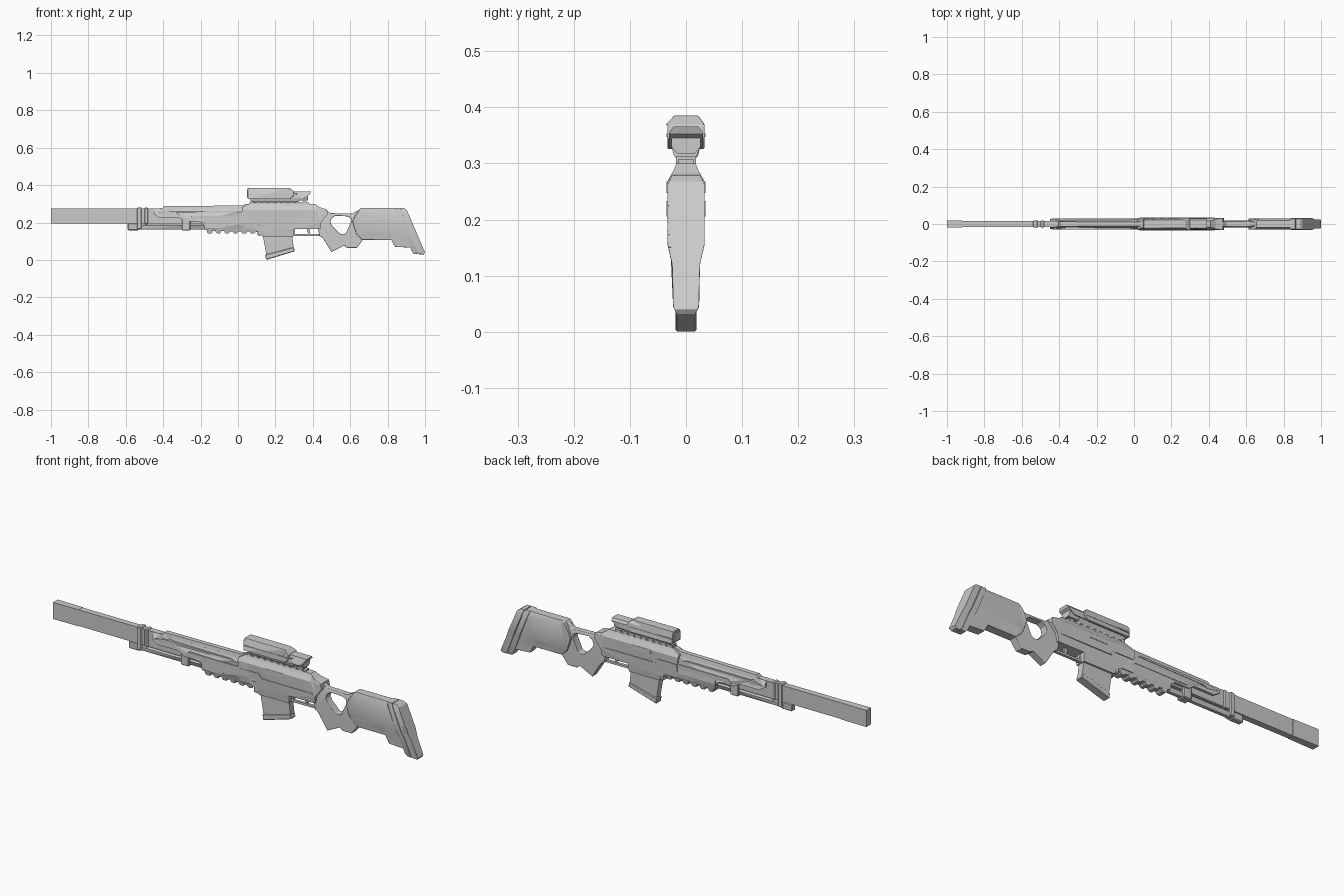
import bpy, bmesh

grey = bpy.data.materials.new("matte_grey")
grey.diffuse_color = (0.6, 0.6, 0.6, 1)


def half_width(z, widths):
    """Interpolate half thickness at height z from (z, half) pairs, high to low."""
    if z >= widths[0][0]:
        return widths[0][1]
    for (z1, w1), (z0, w0) in zip(widths, widths[1:]):
        if z >= z0:
            return w0 + (w1 - w0) * (z - z0) / (z1 - z0)
    return widths[-1][1]


def prism(name, outline, widths, hole=None, bevel=0.0, smooth=False):
    """Side outline in x/z, made thick in y by a height-dependent half width."""
    if not isinstance(widths, list):
        widths = [(0, widths)]
    bm = bmesh.new()
    for loop in [outline] + ([hole] if hole else []):
        vs = [bm.verts.new((x, -1, z)) for x, z in loop]
        for a, b in zip(vs, vs[1:] + vs[:1]):
            bm.edges.new((a, b))
    bmesh.ops.triangle_fill(bm, edges=bm.edges[:], use_beauty=True)
    ext = bmesh.ops.extrude_face_region(bm, geom=bm.faces[:])
    for v in ext["geom"]:
        if isinstance(v, bmesh.types.BMVert):
            v.co.y = 1
    for z, _ in widths:
        bmesh.ops.bisect_plane(bm, geom=bm.verts[:] + bm.edges[:] + bm.faces[:],
                               dist=1e-5, plane_co=(0, 0, z), plane_no=(0, 0, 1))
    for v in bm.verts:
        v.co.y *= half_width(v.co.z, widths)
    bmesh.ops.dissolve_limit(bm, angle_limit=0.01, verts=bm.verts[:], edges=bm.edges[:])
    bmesh.ops.recalc_face_normals(bm, faces=bm.faces[:])
    me = bpy.data.meshes.new(name)
    bm.to_mesh(me)
    bm.free()
    me.materials.append(grey)
    ob = bpy.data.objects.new(name, me)
    bpy.context.collection.objects.link(ob)
    if smooth:
        bpy.ops.object.select_all(action="DESELECT")
        ob.select_set(True)
        bpy.context.view_layer.objects.active = ob
        bpy.ops.object.shade_smooth_by_angle()
    if bevel:
        m = ob.modifiers.new("edge_bevel", "BEVEL")
        m.width, m.segments, m.limit_method = bevel, 2 if smooth else 1, "ANGLE"
    return ob


def block(name, x0, x1, z0, z1, widths, bevel=0.0):
    return prism(name, [(x0, z0), (x1, z0), (x1, z1), (x0, z1)], widths, bevel=bevel)


# Barrel and muzzle
block("barrel", -0.88, 0.05, 0.195, 0.275, 0.015)
muzzle = block("muzzle", -1.0, -0.86, 0.194, 0.276, 0.019)
for v in muzzle.data.vertices:
    if v.co.x > -0.9:
        v.co.y *= 0.85
block("barrel_collar_front", -0.54, -0.515, 0.165, 0.281, 0.02, 0.004)
block("barrel_collar_rear", -0.50, -0.48, 0.19, 0.279, 0.019, 0.004)

# Tube below the barrel
block("under_tube", -0.585, -0.17, 0.163, 0.19,
      [(0.19, 0.008), (0.183, 0.014), (0.17, 0.014), (0.163, 0.008)])
block("tube_cap", -0.59, -0.53, 0.158, 0.195, 0.014, 0.004)
block("tube_clamp", -0.30, -0.255, 0.157, 0.225, 0.022, 0.004)

# Handguard with side strips and top rail
guard_w = [(0.277, 0.012), (0.255, 0.027), (0.2, 0.027), (0.18, 0.02)]
prism("handguard", [(-0.45, 0.272), (-0.41, 0.277), (0.06, 0.277), (0.06, 0.18), (-0.18, 0.18),
                    (-0.2, 0.205), (-0.28, 0.205), (-0.31, 0.225), (-0.42, 0.225),
                    (-0.45, 0.245)], guard_w)
prism("top_rail", [(-0.41, 0.27), (-0.395, 0.287), (0.02, 0.291), (0.05, 0.30), (0.06, 0.27)],
      [(0.30, 0.009), (0.28, 0.014), (0.27, 0.016)])
prism("handguard_strip", [(-0.44, 0.25), (-0.38, 0.262), (-0.02, 0.262), (0.0, 0.255),
                          (-0.36, 0.25), (-0.38, 0.24)], 0.029)
prism("lower_strip", [(-0.27, 0.215), (0.06, 0.215), (0.06, 0.235), (-0.25, 0.235)], 0.030)

# Foregrip and its ribs
prism("foregrip", [(-0.18, 0.215), (0.12, 0.215), (0.12, 0.15), (-0.16, 0.155), (-0.18, 0.165)],
      [(0.215, 0.028), (0.19, 0.03), (0.17, 0.027), (0.15, 0.018)])
for i in range(6):
    x = -0.165 + i * 0.046
    prism(f"foregrip_rib_{i}", [(x, 0.18), (x + 0.028, 0.18), (x + 0.028, 0.148),
                                (x + 0.022, 0.142), (x + 0.006, 0.142), (x, 0.148)],
          [(0.18, 0.028), (0.142, 0.019)])

# Receiver with magazine well
prism("receiver", [(0.02, 0.28), (0.055, 0.30), (0.41, 0.30), (0.435, 0.282), (0.475, 0.27),
                   (0.48, 0.245), (0.445, 0.2), (0.44, 0.165), (0.30, 0.165), (0.295, 0.125),
                   (0.13, 0.125), (0.115, 0.15), (0.09, 0.165), (0.03, 0.165)],
      [(0.30, 0.017), (0.288, 0.022), (0.268, 0.033), (0.2, 0.033), (0.15, 0.027), (0.12, 0.024)])
block("port_cover", 0.17, 0.27, 0.247, 0.268, 0.0345)
prism("side_rib", [(0.03, 0.225), (0.13, 0.225), (0.15, 0.205), (0.43, 0.205), (0.43, 0.212),
                   (0.155, 0.212), (0.135, 0.233), (0.03, 0.233)], 0.0345)
block("magazine_catch", 0.105, 0.125, 0.13, 0.16, 0.027, 0.003)

# Magazine
prism("magazine", [(0.13, 0.15), (0.152, 0.02), (0.298, 0.06), (0.288, 0.15)], 0.016)
prism("magazine_base", [(0.145, 0.028), (0.15, 0.0), (0.304, 0.046), (0.298, 0.068)], 0.019, bevel=0.003)

# Trigger and guard
prism("trigger_guard", [(0.29, 0.17), (0.29, 0.128), (0.45, 0.128), (0.45, 0.17)], 0.007,
      hole=[(0.305, 0.165), (0.305, 0.138), (0.44, 0.138), (0.44, 0.165)])
prism("trigger", [(0.37, 0.17), (0.37, 0.15), (0.382, 0.135), (0.386, 0.15), (0.386, 0.17)], 0.005)

# Grip and neck around the thumb hole
prism("grip", [(0.42, 0.265), (0.475, 0.265), (0.495, 0.25), (0.61, 0.247), (0.655, 0.272),
               (0.67, 0.11), (0.635, 0.064), (0.585, 0.064), (0.568, 0.076), (0.50, 0.042),
               (0.455, 0.115), (0.435, 0.13), (0.42, 0.2)],
      [(0.265, 0.009), (0.235, 0.018), (0.14, 0.019), (0.064, 0.018)],
      hole=[(0.494, 0.20), (0.50, 0.222), (0.52, 0.236), (0.585, 0.233), (0.603, 0.222),
            (0.605, 0.205), (0.578, 0.145), (0.565, 0.138), (0.545, 0.14), (0.505, 0.18)],
      bevel=0.004, smooth=True)

# Stock and shoulder pad
prism("stock", [(0.612, 0.205), (0.625, 0.235), (0.655, 0.278), (0.845, 0.278), (0.94, 0.065),
                (0.84, 0.07), (0.82, 0.107), (0.665, 0.107), (0.635, 0.135), (0.622, 0.17)],
      [(0.278, 0.018), (0.27, 0.025), (0.255, 0.029), (0.155, 0.029), (0.135, 0.022), (0.06, 0.02)],
      bevel=0.003, smooth=True)
pad_w = [(0.278, 0.026), (0.262, 0.033), (0.155, 0.033), (0.12, 0.025), (0.045, 0.023), (0.03, 0.016)]
prism("pad_frame", [(0.835, 0.278), (0.862, 0.278), (0.965, 0.032), (0.94, 0.032), (0.93, 0.045)],
      pad_w, smooth=True)
prism("shoulder_pad", [(0.866, 0.278), (0.887, 0.278), (0.902, 0.268), (1.0, 0.04), (0.993, 0.03),
                       (0.969, 0.03)], pad_w, bevel=0.006, smooth=True)
prism("pad_core", [(0.85, 0.27), (0.88, 0.27), (0.98, 0.037), (0.95, 0.037)],
      [(z, w - 0.004) for z, w in pad_w])

# Scope mount with rail teeth
block("scope_rail", 0.06, 0.38, 0.295, 0.307, 0.014)
for i in range(9):
    block(f"rail_tooth_{i}", 0.065 + i * 0.035, 0.085 + i * 0.035, 0.299, 0.312, 0.018)
block("scope_mount", 0.075, 0.32, 0.307, 0.328, [(0.328, 0.025), (0.315, 0.022), (0.307, 0.016)])

# Scope body, hood and lenses
block("scope_body", 0.065, 0.375, 0.318, 0.364,
      [(0.364, 0.02), (0.355, 0.026), (0.33, 0.026), (0.318, 0.016)])
prism("scope_hood", [(0.052, 0.385), (0.275, 0.385), (0.298, 0.368), (0.30, 0.345), (0.28, 0.326),
                     (0.052, 0.326)],
      [(0.385, 0.022), (0.37, 0.033), (0.326, 0.033)], bevel=0.002)
prism("scope_shade", [(0.27, 0.366), (0.39, 0.366), (0.385, 0.352), (0.35, 0.328), (0.27, 0.328)],
      [(0.366, 0.022), (0.355, 0.03), (0.328, 0.03)])
block("scope_side_line", 0.055, 0.29, 0.347, 0.353, 0.0345)
block("front_lens", 0.047, 0.053, 0.333, 0.376, [(0.376, 0.017), (0.366, 0.026), (0.333, 0.026)])
